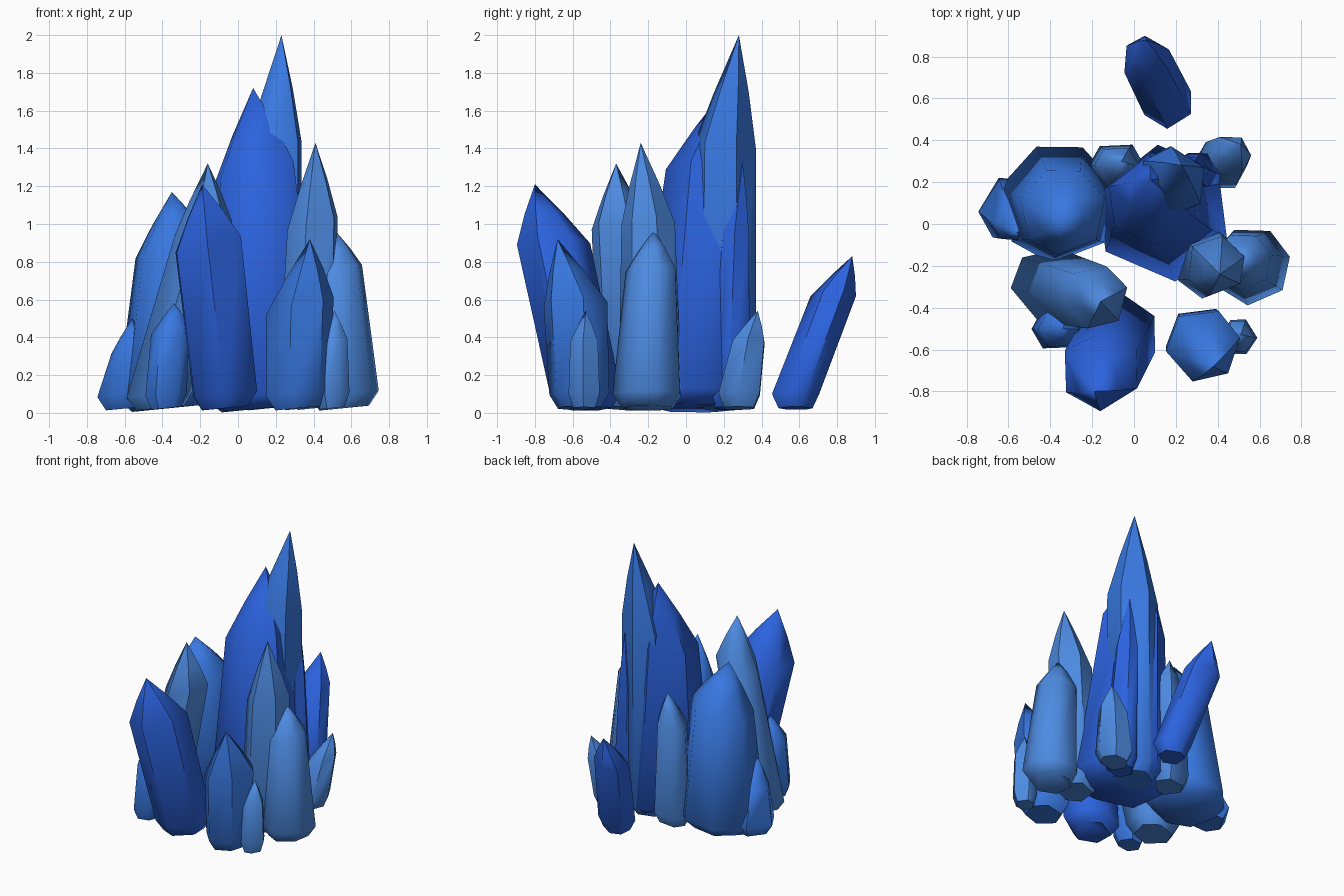
import bpy, bmesh, math, random
from mathutils import Vector

random.seed(7)

if "Cube" in bpy.data.objects:
    bpy.data.objects.remove(bpy.data.objects["Cube"])


def make_material(name, colour):
    mat = bpy.data.materials.new(name)
    mat.use_nodes = True
    mat.diffuse_color = (*colour, 1)
    bsdf = mat.node_tree.nodes["Principled BSDF"]
    bsdf.inputs["Base Color"].default_value = (*colour, 1)
    bsdf.inputs["Roughness"].default_value = 0.6
    return mat


royal = make_material("royal blue", (0.025, 0.125, 0.74))
medium = make_material("medium blue", (0.04, 0.19, 0.76))
pale = make_material("pale blue", (0.075, 0.26, 0.76))


def crystal(name, material, base, base_radius, belly, belly_radius, tip, sides=6, turn=0):
    """Faceted shard: narrow foot, wide base, belly, shoulder, pointed tip."""
    base, belly, tip = Vector((*base, 0.1)), Vector(belly), Vector(tip)
    foot = base.copy()
    foot.z = 0.025
    shoulder = belly.lerp(tip, 0.5)
    angles = [turn + (i + random.uniform(-0.12, 0.12)) * math.tau / sides for i in range(sides)]
    bm = bmesh.new()

    def ring(centre, radius, tilt):
        verts = []
        for a in angles:
            x, y = radius * math.cos(a), radius * math.sin(a)
            verts.append(bm.verts.new(centre + Vector((x, y, tilt * x))))
        return verts

    rings = [ring(foot, base_radius * 0.72, 0.1),
             ring(base, base_radius, 0.1),
             ring(belly, belly_radius, 0.25),
             ring(shoulder, belly_radius * 0.54, 0.25)]
    apex = bm.verts.new(tip)
    bm.faces.new(rings[0][::-1])
    for i in range(sides):
        j = (i + 1) % sides
        for low, high in zip(rings, rings[1:]):
            bm.faces.new((low[i], low[j], high[j], high[i]))
        bm.faces.new((rings[-1][i], rings[-1][j], apex))
    bmesh.ops.recalc_face_normals(bm, faces=bm.faces)
    mesh = bpy.data.meshes.new(name)
    bm.to_mesh(mesh)
    bm.free()
    mesh.materials.append(material)
    obj = bpy.data.objects.new(name, mesh)
    bpy.context.collection.objects.link(obj)
    bpy.ops.object.select_all(action="DESELECT")
    obj.select_set(True)
    bpy.context.view_layer.objects.active = obj
    bpy.ops.object.shade_smooth_by_angle(angle=math.radians(55))


# Central group
crystal("central_crystal", royal, (0.14, 0.05), 0.33, (0.09, 0.11, 1.28), 0.22, (0.08, 0.21, 1.72), turn=0.69)
crystal("tallest_crystal", medium, (0.17, 0.19), 0.18, (0.18, 0.2, 1.4), 0.17, (0.23, 0.28, 2.0), turn=0.52)
crystal("central_side_crystal", royal, (0.31, 0.23), 0.12, (0.28, 0.26, 0.95), 0.08, (0.29, 0.3, 1.33))
crystal("rear_crystal", pale, (-0.08, 0.26), 0.14, (-0.08, 0.27, 0.75), 0.11, (-0.06, 0.3, 0.98))

# Left side
crystal("left_tall_crystal", pale, (0.36, -0.19), 0.17, (0.39, -0.2, 1.0), 0.145, (0.41, -0.24, 1.43), turn=0.4)
crystal("left_short_crystal", pale, (0.56, -0.2), 0.19, (0.52, -0.18, 0.75), 0.14, (0.51, -0.17, 0.97), 7, 0.2)
crystal("left_rear_crystal", pale, (0.41, 0.28), 0.13, (0.46, 0.33, 0.37), 0.1, (0.51, 0.38, 0.54))
crystal("left_front_crystal", medium, (0.32, -0.56), 0.17, (0.33, -0.58, 0.57), 0.18, (0.38, -0.68, 0.92), turn=0.15)
crystal("left_front_shard", pale, (0.5, -0.54), 0.09, (0.5, -0.54, 0.37), 0.08, (0.51, -0.53, 0.54))

# Front and right side
crystal("front_crystal", royal, (-0.07, -0.53), 0.19, (-0.16, -0.7, 0.89), 0.195, (-0.19, -0.8, 1.21), turn=0.5)
crystal("front_shard", medium, (-0.38, -0.5), 0.11, (-0.36, -0.5, 0.44), 0.1, (-0.34, -0.5, 0.58))
crystal("right_front_crystal", pale, (-0.41, -0.29), 0.18, (-0.18, -0.35, 0.98), 0.155, (-0.16, -0.37, 1.32), turn=0.2)
crystal("right_large_crystal", medium, (-0.36, 0.1), 0.29, (-0.34, 0.06, 0.87), 0.21, (-0.35, 0, 1.17), 7, 0.2)
crystal("right_outer_crystal", medium, (-0.58, 0.07), 0.165, (-0.57, 0.01, 0.34), 0.1, (-0.56, -0.04, 0.5))

# Detached leaning crystal at the back
crystal("detached_crystal", royal, (0.16, 0.58), 0.125, (0.06, 0.78, 0.62), 0.12, (0.06, 0.88, 0.83), turn=0.5)
